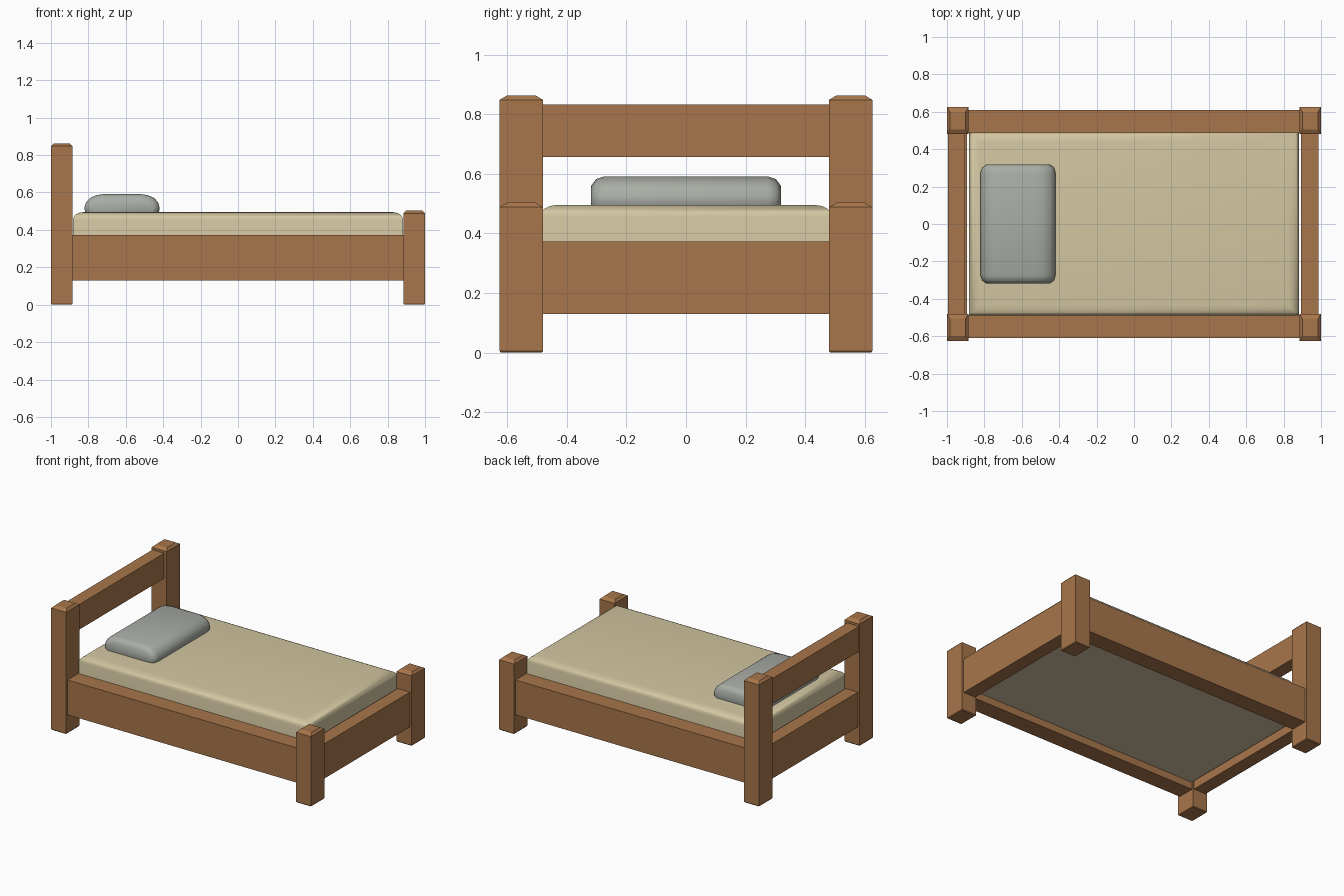
import bpy, bmesh, math

if "Cube" in bpy.data.objects:
    bpy.data.objects.remove(bpy.data.objects["Cube"])


def material(name, rgb):
    m = bpy.data.materials.new(name)
    m.diffuse_color = (*rgb, 1)
    m.use_nodes = True
    m.node_tree.nodes["Principled BSDF"].inputs["Base Color"].default_value = m.diffuse_color
    return m


wood = material("wood", (0.39, 0.18, 0.07))
cream = material("cream_fabric", (0.65, 0.57, 0.36))
grey = material("grey_fabric", (0.40, 0.42, 0.38))


def finish(name, bm, mat, smooth=False):
    bmesh.ops.recalc_face_normals(bm, faces=bm.faces)
    me = bpy.data.meshes.new(name)
    bm.to_mesh(me)
    bm.free()
    ob = bpy.data.objects.new(name, me)
    bpy.context.collection.objects.link(ob)
    me.materials.append(mat)
    if smooth:
        bpy.ops.object.select_all(action='DESELECT')
        ob.select_set(True)
        bpy.context.view_layer.objects.active = ob
        bpy.ops.object.shade_smooth_by_angle(angle=math.radians(40))
    return ob


def loft(bm, rings):
    loops = [[bm.verts.new(p) for p in r] for r in rings]
    n = len(loops[0])
    for a, b in zip(loops, loops[1:]):
        for i in range(n):
            j = (i + 1) % n
            bm.faces.new((a[i], a[j], b[j], b[i]))
    bm.faces.new(loops[0][::-1])
    bm.faces.new(loops[-1])


def rect(x0, x1, y0, y1, z):
    return [(x0, y0, z), (x1, y0, z), (x1, y1, z), (x0, y1, z)]


def box(name, x0, x1, y0, y1, z0, z1):
    bm = bmesh.new()
    loft(bm, [rect(x0, x1, y0, y1, z0), rect(x0, x1, y0, y1, z1)])
    return finish(name, bm, wood)


# Corner posts with chamfered tops
def post(name, cx, cy, h):
    bm = bmesh.new()

    def ring(z, ix, iy):
        return rect(cx - 0.0575 + ix, cx + 0.0575 - ix, cy - 0.0725 + iy, cy + 0.0725 - iy, z)
    loft(bm, [ring(0, 0.004, 0.004), ring(0.005, 0, 0), ring(h - 0.015, 0, 0), ring(h, 0.015, 0.025)])
    finish(name, bm, wood)


for s, side in ((-1, "front"), (1, "back")):
    post("head_post_" + side, -0.9425, s * 0.5525, 0.863)
    post("foot_post_" + side, 0.9425, s * 0.5525, 0.503)
    ys = sorted((s * 0.49, s * 0.61))
    box("side_rail_" + side, -0.89, 0.89, *ys, 0.13, 0.372)

# End rails
box("foot_rail", 0.893, 0.987, -0.485, 0.485, 0.13, 0.372)
box("head_rail", -0.987, -0.893, -0.485, 0.485, 0.13, 0.372)
box("headboard_rail", -0.995, -0.905, -0.485, 0.485, 0.657, 0.832)

# Mattress with rounded top edges
bm = bmesh.new()
R, rz = 0.055, 0.04
rings = [rect(-0.882, 0.882, -0.49, 0.49, 0.18)]
for k in range(5):
    a = k / 4 * math.pi / 2
    i = R * (1 - math.cos(a))
    rings.append(rect(-0.882 + i, 0.882 - i, -0.49 + i, 0.49 - i, 0.455 + rz * math.sin(a)))
loft(bm, rings)
finish("mattress", bm, cream, True)


# Pillow: rounded cross-sections lofted along y
def section(y, hx, hz):
    rx, rh = hx * 0.5, hz * 0.9
    pts = []
    for q, (sx, sz) in enumerate(((1, 1), (-1, 1), (-1, -1), (1, -1))):
        for k in range(5):
            a = (q + k / 4) * math.pi / 2
            pts.append((-0.62 + sx * (hx - rx) + rx * math.cos(a), y,
                        0.515 + sz * (hz - rh) + rh * math.sin(a)))
    return pts


bm = bmesh.new()
half = [(0.318, 0.168, 0.045), (0.302, 0.192, 0.067), (0.275, 0.2, 0.076)]
loft(bm, [section(-y, a, b) for y, a, b in half] + [section(y, a, b) for y, a, b in half[::-1]])
finish("pillow", bm, grey, True)
